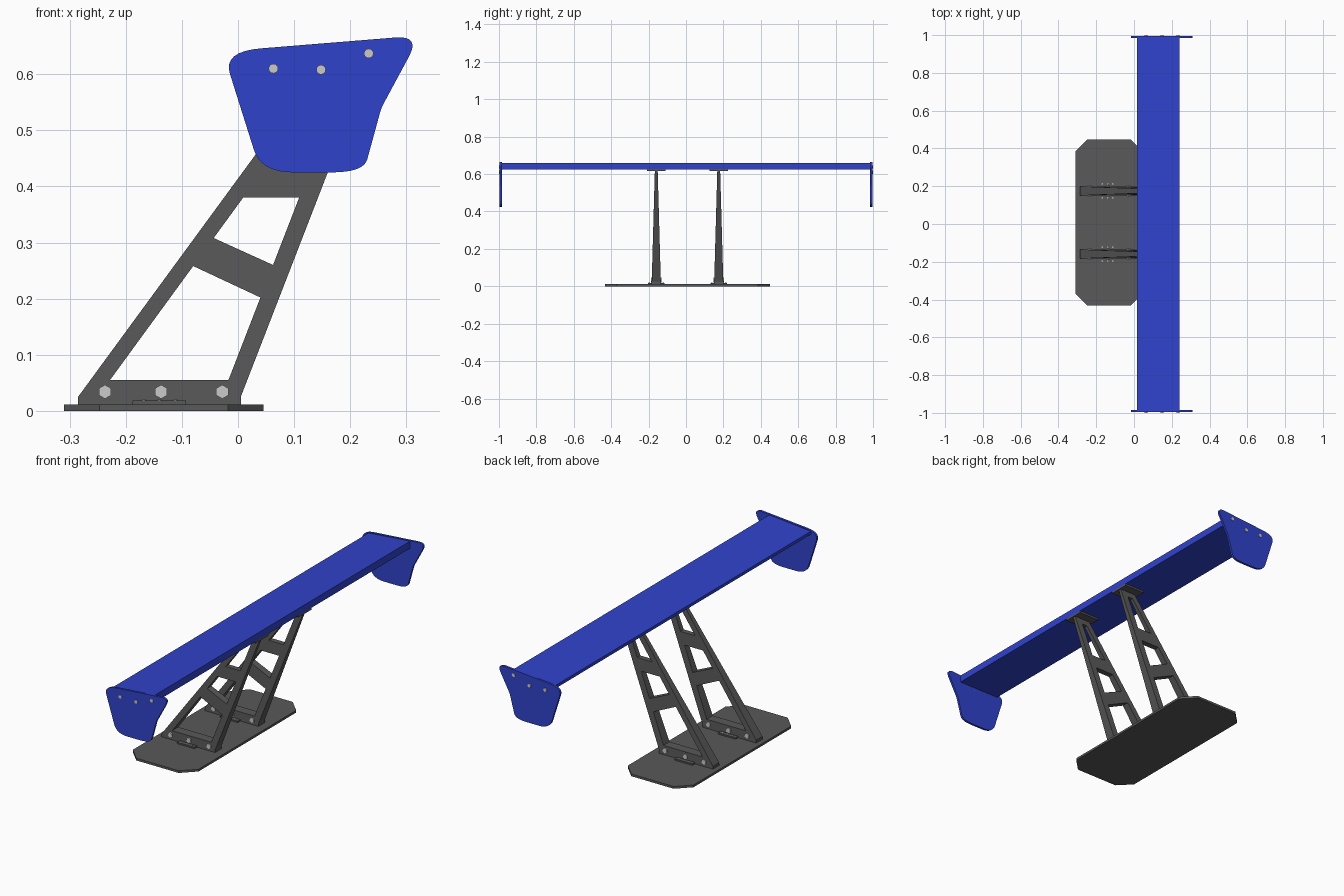
import bpy, bmesh
from math import pi
from mathutils import Vector, Matrix

if "Cube" in bpy.data.objects:
    bpy.data.objects.remove(bpy.data.objects["Cube"])

MID = 0.008          # y centre of the base and struts
STRUT_Y = (MID - 0.167, MID + 0.167)


def material(name, rgb):
    m = bpy.data.materials.new(name)
    m.diffuse_color = (*rgb, 1)
    m.use_nodes = True
    m.node_tree.nodes["Principled BSDF"].inputs["Base Color"].default_value = m.diffuse_color
    return m


BLUE = material("blue", (0.03, 0.055, 0.6))
DARK = material("dark_grey", (0.1, 0.1, 0.1))


def finish(name, bm, mat=None, smooth=False):
    bmesh.ops.recalc_face_normals(bm, faces=bm.faces)
    me = bpy.data.meshes.new(name)
    bm.to_mesh(me)
    bm.free()
    ob = bpy.data.objects.new(name, me)
    bpy.context.collection.objects.link(ob)
    if mat:
        me.materials.append(mat)
    if smooth:
        bpy.context.view_layer.objects.active = ob
        ob.select_set(True)
        bpy.ops.object.shade_smooth_by_angle(angle=0.6)
        ob.select_set(False)
    return ob


def sheet_solid(name, pts, faces, low, high, mat=None, smooth=False):
    """Close a flat sheet of faces into a solid; low/high map a 2D point to 3D."""
    bm = bmesh.new()
    a = [bm.verts.new(low(*p)) for p in pts]
    b = [bm.verts.new(high(*p)) for p in pts]
    edges = {(f[i], f[(i + 1) % len(f)]) for f in faces for i in range(len(f))}
    for f in faces:
        bm.faces.new([a[i] for i in f])
        bm.faces.new([b[i] for i in reversed(f)])
    for i, j in edges:
        if (j, i) not in edges:
            bm.faces.new((a[j], a[i], b[i], b[j]))
    for v in [v for v in bm.verts if not v.link_faces]:
        bm.verts.remove(v)
    return finish(name, bm, mat, smooth)


def side_profile(name, pts, y0, y1, mat=None, smooth=False):
    return sheet_solid(name, pts, [list(range(len(pts)))],
                       lambda x, z: (x, y0, z), lambda x, z: (x, y1, z), mat, smooth)


def box(name, x0, x1, y0, y1, z0, z1, mat):
    return side_profile(name, [(x0, z0), (x1, z0), (x1, z1), (x0, z1)], y0, y1, mat)


def bolt(name, loc, radius, depth, sides, along_y=True):
    bm = bmesh.new()
    rot = Matrix.Rotation(pi / 2, 4, 'X') if along_y else Matrix()
    bmesh.ops.create_cone(bm, cap_ends=True, segments=sides, radius1=radius, radius2=radius,
                          depth=depth, matrix=Matrix.Translation(loc) @ rot)
    return finish(name, bm, None, sides > 8)


def rounded(corners, steps=8):
    """Round each corner (x, z, cut before, cut after) with a quadratic curve."""
    out, n = [], len(corners)
    for i, (x, z, d0, d1) in enumerate(corners):
        c = Vector((x, z))
        p = c + (Vector(corners[i - 1][:2]) - c).normalized() * d0
        q = c + (Vector(corners[(i + 1) % n][:2]) - c).normalized() * d1
        for k in range(steps + 1):
            t = k / steps
            out.append(tuple(p * (1 - t) ** 2 + c * 2 * t * (1 - t) + q * t * t))
    return out


# Base plate with chamfered corners
X0, X1, HY, C = -0.31, 0.045, 0.44, 0.063
base = [(X0, -HY + C), (X0 + C, -HY), (X1 - C, -HY), (X1, -HY + C),
        (X1, HY - C), (X1 - C, HY), (X0 + C, HY), (X0, HY - C)]
sheet_solid("base_plate", base, [list(range(8))],
            lambda x, y: (x, y + MID, 0), lambda x, y: (x, y + MID, 0.011), DARK)

# Strut outline: rows of outer-left, inner-left, inner-right, outer-right points
rows = [[(-0.285, 0.011), (-0.25, 0.011), (-0.028, 0.011), (0.005, 0.011)],
        [(-0.285, 0.025), (-0.25, 0.025), (-0.028, 0.025), (0.005, 0.025)]]
for zl, zr in [(.055, .055), (.258, .202), (.308, .26), (.38, .38),
               (.44, .44), (.59, .59), (.617, .617)]:
    rows.append([(-0.285 + (zl - .025) / 1.365, zl), (-0.228 + (zl - .055) / 1.37, zl),
                 (-0.017 + (zr - .055) / 2.58, zr), (0.005 + (zr - .025) / 2.58, zr)])
strut_pts = [p for r in rows for p in r]
strut_faces = []
for r in range(len(rows) - 1):
    for c in range(3):
        if c == 1 and r in (2, 4, 6):      # openings
            continue
        i = r * 4 + c
        strut_faces.append([i, i + 1, i + 5, i + 4])


def half(z):
    return 0.025 - z * 0.028


# Struts with their top plates, foot tabs and bolts
for side, y in zip(("front", "back"), STRUT_Y):
    sheet_solid(side + "_strut", strut_pts, strut_faces,
                lambda x, z: (x, y - half(z), z), lambda x, z: (x, y + half(z), z), DARK)
    box(side + "_top_plate", 0.13, 0.24, y - 0.05, y + 0.05, 0.616, 0.626, DARK)
    box(side + "_foot_tab", -0.188, -0.093, y - 0.045, y + 0.045, 0.011, 0.018, DARK)
    for s in (-1, 1):
        for x in (-0.237, -0.137, -0.028):
            bolt(side + "_hex_bolt", (x, y + s * half(0.034), 0.034), 0.0125, 0.01, 6)
        for x in (-0.168, -0.14, -0.112):
            bolt(side + "_tab_bolt", (x, y + s * 0.037, 0.018), 0.004, 0.005, 12, False)

# Wing blade, thicker at the trailing edge
side_profile("wing_blade", [(0.015, 0.625), (0.24, 0.625), (0.24, 0.66), (0.015, 0.64)],
             -0.988, 0.988, BLUE)

# End plates with round bolts
plate = rounded([(-0.027, 0.6405, 0.042, 0.068), (0.325, 0.669, 0.045, 0.043),
                 (0.2555, 0.54, 0.01, 0.01), (0.224, 0.425, 0.024, 0.058),
                 (0.041, 0.425, 0.058, 0.042)])
for side, s in (("front", -1), ("back", 1)):
    side_profile(side + "_end_plate", plate, s * 0.985, s * 0.996, BLUE, True)
    for x, z in ((0.063, 0.61), (0.148, 0.608), (0.233, 0.637)):
        bolt(side + "_end_bolt", (x, s * 0.9925, z), 0.0085, 0.015, 16)
